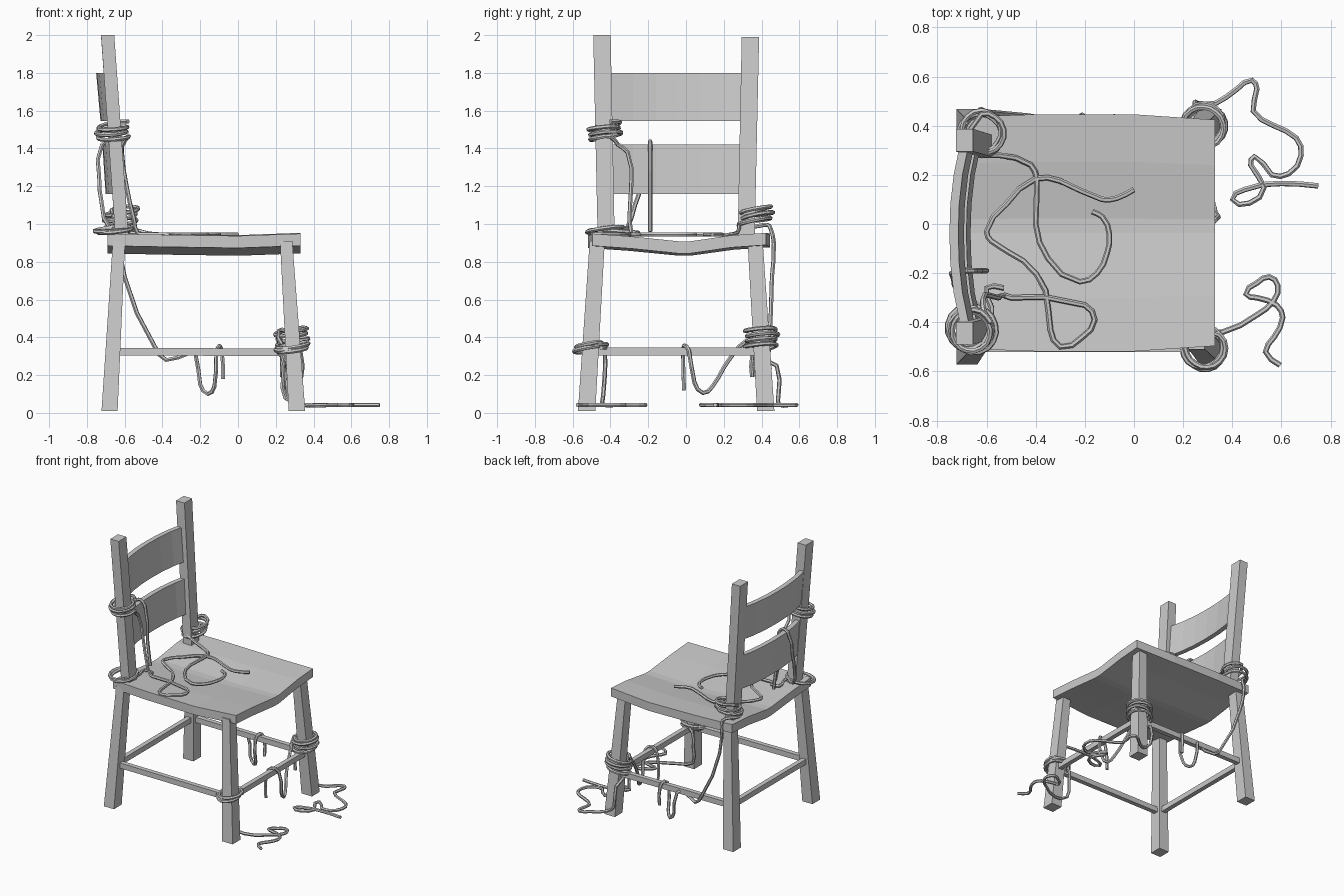
import bpy, bmesh, math
from mathutils import Vector


def mesh_object(name, bm):
    bmesh.ops.recalc_face_normals(bm, faces=bm.faces)
    me = bpy.data.meshes.new(name)
    bm.to_mesh(me)
    bm.free()
    ob = bpy.data.objects.new(name, me)
    bpy.context.collection.objects.link(ob)
    return ob


def loft(name, rings):
    """Skin a list of equal-sized closed rings and cap both ends."""
    bm = bmesh.new()
    vs = [[bm.verts.new(p) for p in r] for r in rings]
    n = len(rings[0])
    for a, b in zip(vs, vs[1:]):
        for i in range(n):
            j = (i + 1) % n
            bm.faces.new((a[i], a[j], b[j], b[i]))
    bm.faces.new(vs[0])
    bm.faces.new(vs[-1])
    return mesh_object(name, bm)


def post(name, bottom, top, size_b, size_t):
    """Tapered square post between two centres."""
    rings = []
    for c, (sx, sy) in ((bottom, size_b), (top, size_t)):
        rings.append([(c[0] + i * sx / 2, c[1] + j * sy / 2, c[2])
                      for i, j in ((-1, -1), (1, -1), (1, 1), (-1, 1))])
    return loft(name, rings)


def bar(name, a, b, w, h):
    """Rectangular rail between two points."""
    a, b = Vector(a), Vector(b)
    side = (b - a).cross(Vector((0, 0, 1))).normalized() * w / 2
    up = Vector((0, 0, h / 2))
    return loft(name, [[p - side - up, p + side - up, p + side + up, p - side + up] for p in (a, b)])


def coil(cx, cy, z0, z1, turns, r, start=0.0, lean=0.0):
    """Loose winding around a post, as path points."""
    n = int(turns * 9)
    pts = []
    for i in range(n + 1):
        t = i / n
        a = math.radians(start) + t * turns * 2 * math.pi
        rr = r * (1 + 0.1 * math.sin(a * 1.37 + 1))
        pts.append((cx + lean * (t - 0.5) + rr * math.cos(a), cy + rr * math.sin(a),
                    z0 + (z1 - z0) * t + 0.015 * math.sin(a + 0.7)))
    return pts


def rope(name, pts, r=0.0115):
    cu = bpy.data.curves.new(name + "_path", 'CURVE')
    cu.dimensions = '3D'
    cu.bevel_depth = r
    cu.bevel_resolution = 1
    cu.use_fill_caps = True
    cu.resolution_u = 2
    sp = cu.splines.new('BEZIER')
    sp.bezier_points.add(len(pts) - 1)
    for bp, p in zip(sp.bezier_points, pts):
        bp.co = p
        bp.handle_left_type = bp.handle_right_type = 'AUTO'
    tmp = bpy.data.objects.new(name + "_path", cu)
    bpy.context.collection.objects.link(tmp)
    bpy.context.view_layer.update()
    me = bpy.data.meshes.new_from_object(tmp.evaluated_get(bpy.context.evaluated_depsgraph_get()))
    bpy.data.objects.remove(tmp)
    me.shade_flat()
    bpy.context.collection.objects.link(bpy.data.objects.new(name, me))


def flat(pts, z):
    return [(x, y, z) for x, y in pts]


# Legs, splayed outward to the floor
MID = -0.052
for side, s in (("right", -1), ("left", 1)):
    foot, head = MID + s * 0.474, MID + s * 0.418
    post("rear_leg_" + side, (-0.68, foot, 0.01), (-0.63, head, 0.91), (0.085, 0.092), (0.065, 0.08))
    post("front_leg_" + side, (0.312, foot, 0.01), (0.255, head, 0.91), (0.088, 0.092), (0.065, 0.08))
    # Back upright above the seat
    post("back_upright_" + side, (-0.612, MID + s * 0.37, 0.9), (-0.69, MID + s * 0.393, 2.0 if s < 0 else 1.99),
         (0.07, 0.09), (0.07, 0.092))
    # Side stretcher
    y = MID + s * 0.452
    bar("side_stretcher_" + side, (-0.66, y, 0.325), (0.29, y, 0.32), 0.035, 0.04)
bar("front_stretcher", (0.292, -0.49, 0.325), (0.292, 0.39, 0.325), 0.035, 0.04)
bar("rear_stretcher", (-0.662, -0.49, 0.325), (-0.662, 0.39, 0.325), 0.035, 0.04)

# Seat, dished across its width
dish = ((-1, 0.943), (-0.55, 0.928), (0.0, 0.902), (0.12, 0.902), (0.6, 0.934), (1, 0.947))
rings = []
for x, half, dz in ((-0.69, 0.472, 0.006), (-0.4, 0.482, 0.0), (0.0, 0.482, -0.006), (0.33, 0.46, 0.006)):
    top = [(x, -0.036 + u * half, z + dz) for u, z in dish]
    rings.append(top + [(px, py, pz - 0.064) for px, py, pz in reversed(top)])
loft("seat", rings)

# Bowed back slats, leaning with the uprights
for name, zb, zt, xb, xt in (("lower_back_slat", 1.16, 1.42, -0.683, -0.7), ("upper_back_slat", 1.545, 1.8, -0.71, -0.733)):
    rings = []
    for i in range(7):
        u = i / 3 - 1
        y = -0.04 + u * 0.36
        bow = 0.042 * abs(u) ** 2.2
        rings.append([(xb + bow - 0.018, y, zb), (xb + bow + 0.018, y, zb),
                      (xt + bow + 0.018, y, zt), (xt + bow - 0.018, y, zt)])
    loft(name, rings)

# Rope wound high on one upright, falling to the seat
seat_run = [(-0.2, -0.33), (-0.16, -0.39), (-0.21, -0.46), (-0.3, -0.5), (-0.34, -0.43), (-0.36, -0.27),
            (-0.45, -0.15), (-0.58, -0.07), (-0.6, -0.03), (-0.52, 0.08), (-0.4, 0.185), (-0.3, 0.175),
            (-0.13, 0.1), (-0.07, 0.105), (0.0, 0.14)]
rope("upright_rope_right", coil(-0.665, -0.43, 1.53, 1.45, 3, 0.08, 20)
     + [(-0.61, -0.36, 1.42), (-0.615, -0.31, 1.38), (-0.59, -0.29, 1.2), (-0.55, -0.3, 1.02),
        (-0.53, -0.29, 0.95), (-0.5, -0.3, 0.947)] + flat(seat_run, 0.944))
rope("hanging_rope_back", [(-0.6, -0.19, 0.96), (-0.625, -0.19, 1.15), (-0.645, -0.19, 1.4), (-0.68, -0.19, 1.437),
                           (-0.72, -0.19, 1.42), (-0.735, -0.22, 1.25), (-0.72, -0.27, 1.1), (-0.68, -0.31, 0.98)]
     + coil(-0.655, -0.42, 0.965, 0.975, 1.6, 0.095, 80) + [(-0.58, -0.34, 0.96), (-0.6, -0.26, 0.955), (-0.53, -0.26, 0.95)])

# Rope wound low on the other upright, one end on the seat, one over the side stretcher
rope("upright_rope_left",
     [(-0.08, 0.43, 0.18), (-0.085, 0.43, 0.32), (-0.1, 0.4, 0.355), (-0.115, 0.37, 0.31), (-0.125, 0.39, 0.14),
      (-0.16, 0.42, 0.1), (-0.2, 0.43, 0.15), (-0.225, 0.43, 0.31), (-0.25, 0.4, 0.32), (-0.38, 0.43, 0.28),
      (-0.44, 0.44, 0.35), (-0.6, 0.455, 0.72), (-0.625, 0.465, 0.9), (-0.62, 0.45, 0.97)]
     + coil(-0.62, 0.37, 0.99, 1.08, 3, 0.083, 90)[1:]
     + [(-0.66, 0.3, 1.04), (-0.55, 0.28, 0.97)]
     + flat([(-0.42, 0.24), (-0.395, 0.18), (-0.4, 0.0), (-0.35, -0.14), (-0.22, -0.235), (-0.15, -0.2), (-0.11, -0.12),
             (-0.1, -0.04), (-0.13, 0.03), (-0.17, 0.05)], 0.944))

# Rope on the left front leg, one end over the front stretcher, one on the floor
floor_run = [(0.42, 0.55), (0.48, 0.585), (0.5, 0.55), (0.485, 0.46), (0.57, 0.4), (0.66, 0.35), (0.68, 0.28),
             (0.63, 0.205), (0.56, 0.2), (0.49, 0.275), (0.475, 0.24), (0.53, 0.15), (0.47, 0.085), (0.4, 0.1),
             (0.45, 0.14), (0.6, 0.165), (0.75, 0.155)]
rope("leg_rope_left",
     [(0.24, -0.01, 0.12), (0.25, -0.015, 0.3), (0.29, -0.01, 0.357), (0.33, 0.015, 0.33), (0.33, 0.045, 0.16),
      (0.32, 0.09, 0.105), (0.3, 0.14, 0.14), (0.265, 0.2, 0.24), (0.24, 0.28, 0.35)]
     + coil(0.285, 0.4, 0.45, 0.34, 4, 0.08, 210)
     + [(0.25, 0.48, 0.25), (0.26, 0.49, 0.1), (0.33, 0.49, 0.045)] + flat(floor_run, 0.042))
rope("loose_end_left", [(0.24, 0.38, 0.34), (0.235, 0.35, 0.3), (0.235, 0.35, 0.19)])

# Rope on the right front leg trailing onto the floor
floor_run = [(0.36, -0.44), (0.5, -0.37), (0.57, -0.31), (0.585, -0.25), (0.55, -0.215), (0.5, -0.24),
             (0.455, -0.285), (0.5, -0.3), (0.58, -0.33), (0.605, -0.38), (0.57, -0.46), (0.535, -0.52), (0.595, -0.575)]
rope("leg_rope_right", coil(0.285, -0.505, 0.33, 0.36, 3, 0.08, 40)
     + [(0.25, -0.43, 0.32), (0.24, -0.43, 0.2), (0.25, -0.44, 0.08)] + flat(floor_run, 0.042))
